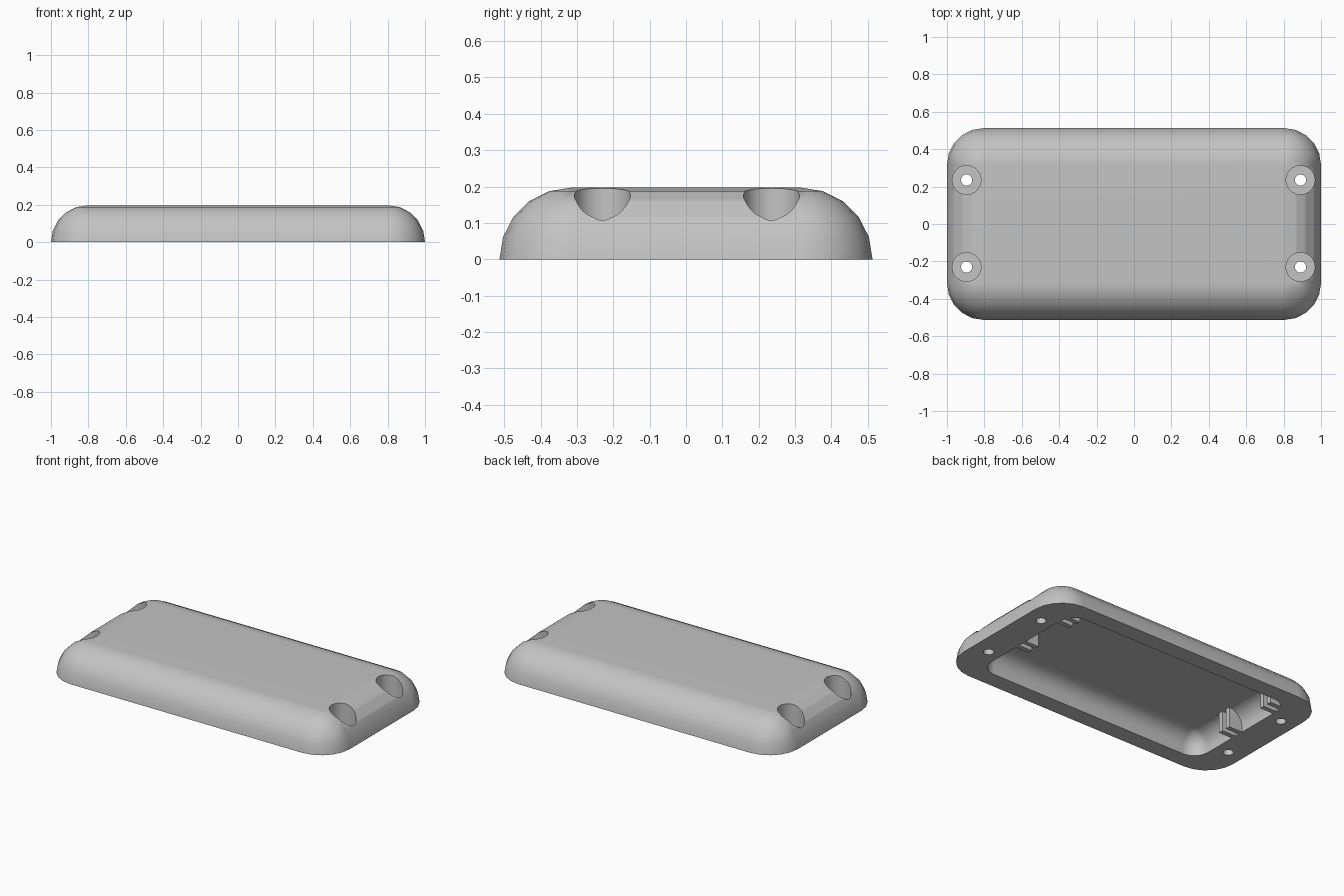
import bpy, bmesh, math

if "Cube" in bpy.data.objects:
    bpy.data.objects.remove(bpy.data.objects["Cube"])

STEPS = 5  # segments per quarter round

grey = bpy.data.materials.new("plain_grey")
grey.diffuse_color = (0.55, 0.55, 0.55, 1)
grey.use_nodes = True
grey.node_tree.nodes["Principled BSDF"].inputs["Base Color"].default_value = grey.diffuse_color


def make_object(name, bm):
    bmesh.ops.remove_doubles(bm, verts=bm.verts, dist=1e-5)
    bmesh.ops.recalc_face_normals(bm, faces=bm.faces)
    mesh = bpy.data.meshes.new(name)
    bm.to_mesh(mesh)
    bm.free()
    mesh.materials.append(grey)
    obj = bpy.data.objects.new(name, mesh)
    bpy.context.collection.objects.link(obj)
    return obj


def dome_box(name, hx, hy, r, base=0.0, skirt=0.0):
    """Box rounded by a sphere of radius r above z = base, with straight walls down to -skirt."""
    bm = bmesh.new()
    levels = [(r * math.cos(k * math.pi / 2 / STEPS), base + r * math.sin(k * math.pi / 2 / STEPS))
              for k in range(STEPS + 1)]
    levels[-1] = (0.0, base + r)
    if skirt:
        levels.insert(0, (r, -skirt))
    rings = []
    for radius, z in levels:
        ring = []
        for q, (sx, sy) in enumerate(((1, 1), (-1, 1), (-1, -1), (1, -1))):
            for i in range(STEPS + 1):
                a = (q + i / STEPS) * math.pi / 2
                ring.append(bm.verts.new((sx * (hx - r) + radius * math.cos(a),
                                          sy * (hy - r) + radius * math.sin(a), z)))
        rings.append(ring)
    n = len(rings[0])
    for low, high in zip(rings, rings[1:]):
        for i in range(n):
            j = (i + 1) % n
            bm.faces.new((low[i], low[j], high[j], high[i]))
    bm.faces.new(rings[0][::-1])
    # the last ring collapses to four corners
    bmesh.ops.remove_doubles(bm, verts=bm.verts, dist=1e-5)
    border = [e for e in bm.edges if e.is_boundary]
    bmesh.ops.holes_fill(bm, edges=border, sides=0)
    return make_object(name, bm)


def cylinder(name, x, y, radius, z0, z1):
    bm = bmesh.new()
    bmesh.ops.create_cone(bm, cap_ends=True, segments=32, radius1=radius, radius2=radius, depth=z1 - z0)
    bmesh.ops.translate(bm, verts=bm.verts, vec=(x, y, (z0 + z1) / 2))
    return make_object(name, bm)


def box(name, x0, x1, y0, y1, z0, z1):
    bm = bmesh.new()
    bmesh.ops.create_cube(bm, size=1)
    for v in bm.verts:
        v.co = (x1 if v.co.x > 0 else x0, y1 if v.co.y > 0 else y0, z1 if v.co.z > 0 else z0)
    return make_object(name, bm)


def cut(target, cutter):
    bpy.context.view_layer.objects.active = target
    mod = target.modifiers.new("cut", 'BOOLEAN')
    mod.operation = 'DIFFERENCE'
    mod.solver = 'EXACT'
    mod.object = cutter
    bpy.ops.object.modifier_apply(modifier=mod.name)
    bpy.data.objects.remove(cutter)


# Domed cover, hollow underneath
cover = dome_box("cover_shell", 1.0, 0.513, 0.197)
cut(cover, dome_box("cavity_cutter", 0.805, 0.406, 0.10, base=0.03, skirt=0.05))

# Four counterbored screw holes
for x in (-0.895, 0.89):
    for y in (-0.23, 0.235):
        cut(cover, cylinder("counterbore_cutter", x, y, 0.077, 0.05, 0.3))
        cut(cover, cylinder("screw_hole_cutter", x, y, 0.03, -0.1, 0.3))

# Paired ribs at both ends of the cavity
for sx, side in ((-1, "left"), (1, "right")):
    x0, x1 = sorted((sx * 0.71, sx * 0.805))
    for i, y in enumerate((-0.09, -0.03, 0.275, 0.335)):
        box(f"{side}_rib_{i + 1}", x0, x1, y, y + 0.03, 0.0, 0.135)

# Smooth the rounded surfaces, keep cut edges crisp and large faces flat
bpy.ops.object.select_all(action='DESELECT')
cover.select_set(True)
bpy.context.view_layer.objects.active = cover
bpy.ops.object.shade_smooth_by_angle(angle=math.radians(30))
flat = cover.modifiers.new("flat_faces", 'WEIGHTED_NORMAL')
flat.keep_sharp = True
